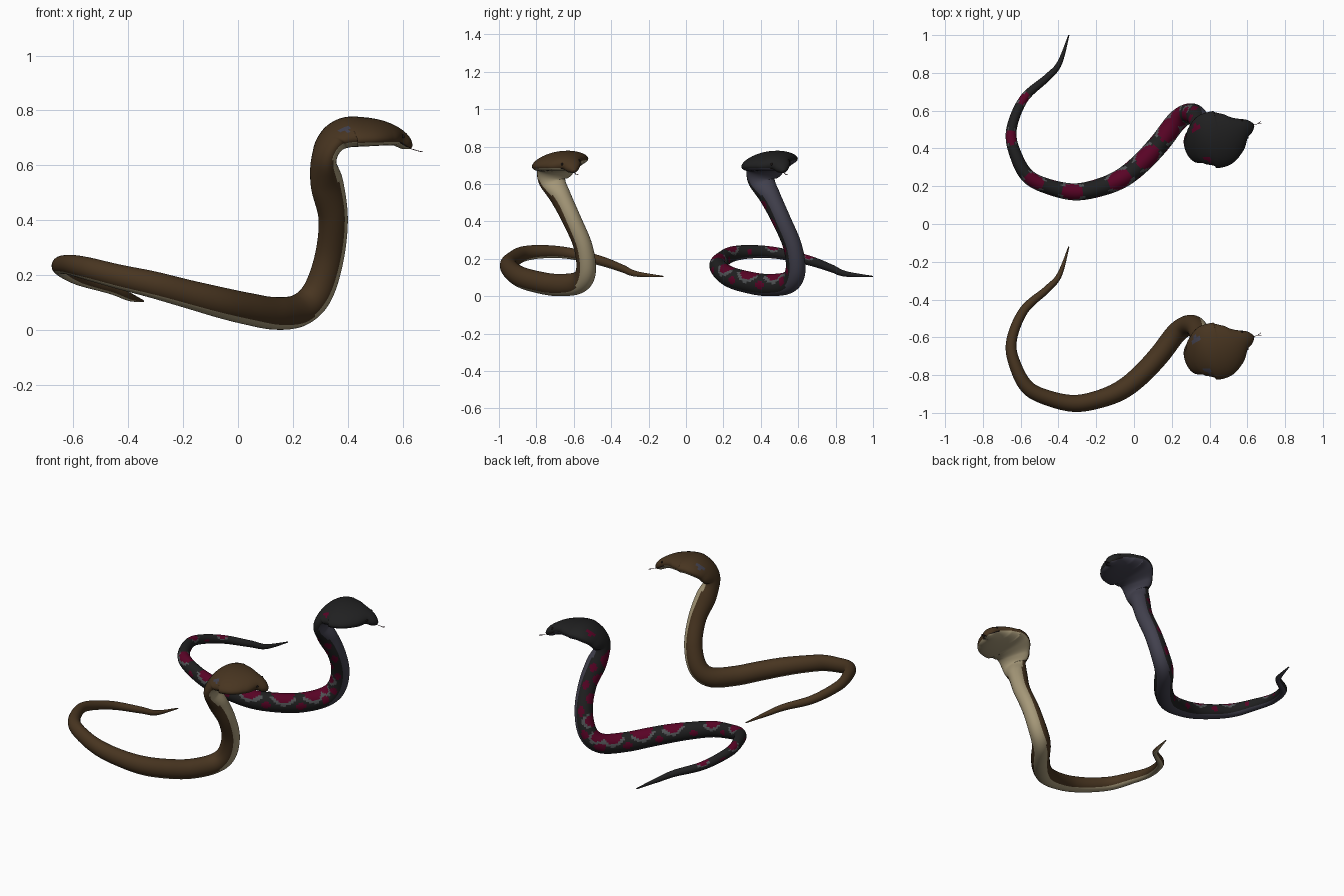
import bpy, math
from mathutils import Vector

if "Cube" in bpy.data.objects:
    bpy.data.objects.remove(bpy.data.objects["Cube"])


def material(name, r, g, b):
    m = bpy.data.materials.new(name)
    m.use_nodes = True
    m.diffuse_color = (r, g, b, 1)
    bsdf = m.node_tree.nodes["Principled BSDF"]
    bsdf.inputs["Base Color"].default_value = (r, g, b, 1)
    bsdf.inputs["Roughness"].default_value = 0.7
    return m


brown = material("brown scales", .064, .035, .0145)
tan = material("tan belly", .38, .315, .19)
black = material("black scales", .0145, .0145, .015)
slate = material("slate belly", .054, .052, .075)
red = material("crimson spots", .1, .001, .019)
grey = material("grey spot edging", .08, .085, .09)
dark = material("dark mouth and eyes", .012, .008, .007)
tongue_mat = material("tongue", .06, .02, .03)

# Spine stations from tail tip to snout: x, y, z, half width
BODY = [(-.345, -.12, .105, .003), (-.395, -.27, .12, .014), (-.46, -.345, .15, .019),
        (-.585, -.46, .19, .024), (-.65, -.63, .23, .028), (-.62, -.77, .238, .033),
        (-.555, -.873, .225, .038), (-.44, -.926, .195, .041), (-.31, -.95, .165, .045),
        (-.18, -.926, .13, .048), (-.065, -.878, .1, .052), (.035, -.8, .077, .054),
        (.135, -.693, .06, .055), (.225, -.577, .072, .055), (.29, -.535, .135, .053),
        (.333, -.55, .265, .05), (.347, -.61, .407, .05), (.325, -.67, .53, .056)]
# Hood and head stations with half height added
HOOD = [(.313, -.715, .62, .076, .043), (.34, -.7, .685, .113, .044),
        (.395, -.68, .72, .147, .05), (.46, -.67, .725, .15, .048),
        (.525, -.645, .72, .115, .042), (.575, -.618, .705, .06, .034),
        (.61, -.605, .682, .036, .026), (.63, -.597, .667, .012, .01)]
STATIONS = [Vector((*p, p[3] * 1.08)) for p in BODY] + [Vector(p) for p in HOOD]
NECK, STEPS, SIDES = len(BODY), 10, 32
LAST = len(STATIONS) - 1
RISE = 12          # station where the body leaves the ground
UP = Vector((0, 0, 1))


def spline(u):
    """Catmull-Rom through the stations at parameter u."""
    i = min(int(u), LAST - 1)
    t = u - i
    a, b, c, d = (STATIONS[max(0, min(LAST, i + k))] for k in (-1, 0, 1, 2))
    return (b * 2 + (c - a) * t + (a * 2 - b * 5 + c * 4 - d) * t ** 2
            + (b * 3 - a - c * 3 + d) * t ** 3) * .5


def ramp(u, start, end):
    return max(0, min(1, (u - start) / (end - start)))


def frame(u):
    """Centre, side, dorsal direction and half sizes."""
    p = spline(u)
    t = spline(min(u + .05, LAST)) - spline(max(u - .05, 0))
    t = Vector(t[:3]).normalized()
    f = ramp(u, RISE - 1, RISE + 2)
    hood = ramp(u, NECK - 1, NECK + 1)
    flat = UP.cross(t)
    flat = flat.normalized() if flat.length > .01 else Vector((0, 1, 0))
    side = flat * (1 - f) + Vector((-.3 + .1 * hood, .95, .15 * hood)) * f
    side = (side - t * side.dot(t)).normalized()
    return Vector(p[:3]), side, t.cross(side), max(p[3], .002), max(p[4], .002)


COUNT = LAST * STEPS + 1
PARAMS = [i / STEPS for i in range(COUNT)]
FRAMES = [frame(u) for u in PARAMS]
ARC = [0]
for k in range(1, COUNT):
    ARC.append(ARC[-1] + (FRAMES[k][0] - FRAMES[k - 1][0]).length)

# Spots along the back, with smaller ones on the flanks half way between
BACK_SPOTS = [3, 4.2, 6.2, 7.8, 9.8, 11.3, 12.6, 13.6, 14.6, 15.5, 16.4, 17.3]
FLANK_SPOTS = [(a + b) / 2 for a, b in zip(BACK_SPOTS, BACK_SPOTS[1:])]


def spot_value(s, angle, places, centre, length, spread):
    """Elliptical distance from the nearest spot of a row."""
    ds = min(abs(s - ARC[round(u * STEPS)]) for u in places)
    return math.hypot(ds / length, (angle - centre) / spread)


def face_colour(ring, j, spotted):
    u = PARAMS[ring] + .5 / STEPS
    angle = ((j + .5) / SIDES * 2 + .5) % 2 * math.pi - math.pi / 2
    height = math.sin(angle)
    s, w = (ARC[ring] + ARC[ring + 1]) / 2, FRAMES[ring][3]
    # dark mouth line on the snout
    if u > NECK + 5 and -.45 < height < -.2:
        return 2
    # belly widens where the body is raised and again under the hood
    if height < -.72 + .22 * ramp(u, RISE, RISE + 3) + .38 * ramp(u, NECK - 1, NECK + 1):
        return 1
    # pair of small marks on the hood
    if min(spot_value(s, angle, [NECK + 1.6], c, .02, .2) for c in (.86, math.pi - .86)) < 1:
        return 3
    if spotted and u < NECK:
        size = w * (1.3 - .5 * ramp(u, RISE + 1, RISE + 2))
        big = spot_value(s, angle, BACK_SPOTS, math.pi / 2, size, 1.15)
        small = min(spot_value(s, angle, FLANK_SPOTS, c, w * .5, .4) for c in (0, math.pi))
        if big < 1 or small < 1:
            return 3
        if u < RISE + 3 and big < 1.3 and abs(math.cos(angle)) > .6:
            return 4
    return 0


def add_body(name, shift, mats, spotted):
    verts, faces, colours = [], [], []
    for c, side, up, w, h in FRAMES:
        droop = max(0, w - .06) * .12
        for j in range(SIDES):
            a = 2 * math.pi * j / SIDES
            lift = h * math.sin(a) - droop * math.cos(a) ** 2
            verts.append(c + shift + side * w * math.cos(a) + up * lift)
    for i in range(COUNT - 1):
        for j in range(SIDES):
            k = (j + 1) % SIDES
            faces.append((i * SIDES + j, i * SIDES + k, (i + 1) * SIDES + k, (i + 1) * SIDES + j))
            colours.append(face_colour(i, j, spotted))
    # end caps
    faces += [tuple(reversed(range(SIDES))), tuple(range((COUNT - 1) * SIDES, COUNT * SIDES))]
    colours += [0, 0]
    mesh = bpy.data.meshes.new(name)
    mesh.from_pydata(verts, [], faces)
    for m in mats:
        mesh.materials.append(m)
    for poly, colour in zip(mesh.polygons, colours):
        poly.material_index = colour
        poly.use_smooth = True
    obj = bpy.data.objects.new(name, mesh)
    bpy.context.collection.objects.link(obj)


def add_eyes(name, shift):
    c, side, up, w, h = frame(NECK + 5.1)
    for label, sign in (("left", 1), ("right", -1)):
        pos = c + shift + side * w * .86 * sign + up * h * .42
        bpy.ops.mesh.primitive_uv_sphere_add(segments=12, ring_count=8, radius=.007, location=pos)
        eye = bpy.context.object
        eye.name = f"{name}_{label}_eye"
        eye.data.materials.append(dark)
        bpy.ops.object.shade_smooth()


def add_tongue(name, shift):
    curve = bpy.data.curves.new(name, "CURVE")
    curve.dimensions = "3D"
    curve.bevel_depth = .0014
    curve.bevel_resolution = 1
    root, fork = Vector((.615, -.603, .665)), Vector((.655, -.589, .653))
    tips = [fork + Vector((.017, .013, -.004)), fork + Vector((.02, -.001, -.004))]
    for a, b in [(root, fork)] + [(fork, t) for t in tips]:
        sp = curve.splines.new("POLY")
        sp.points.add(1)
        sp.points[0].co = (*(a + shift), 1)
        sp.points[1].co = (*(b + shift), 1)
    curve.materials.append(tongue_mat)
    bpy.context.collection.objects.link(bpy.data.objects.new(name, curve))


# Two matching snakes, plain in front and spotted behind
for name, y, mats, spotted in (
        ("brown_snake", 0, [brown, tan, dark, slate], False),
        ("spotted_snake", 1.12, [black, slate, dark, red, grey], True)):
    offset = Vector((0, y, 0))
    add_body(name + "_body", offset, mats, spotted)
    add_eyes(name, offset)
    add_tongue(name + "_tongue", offset)
